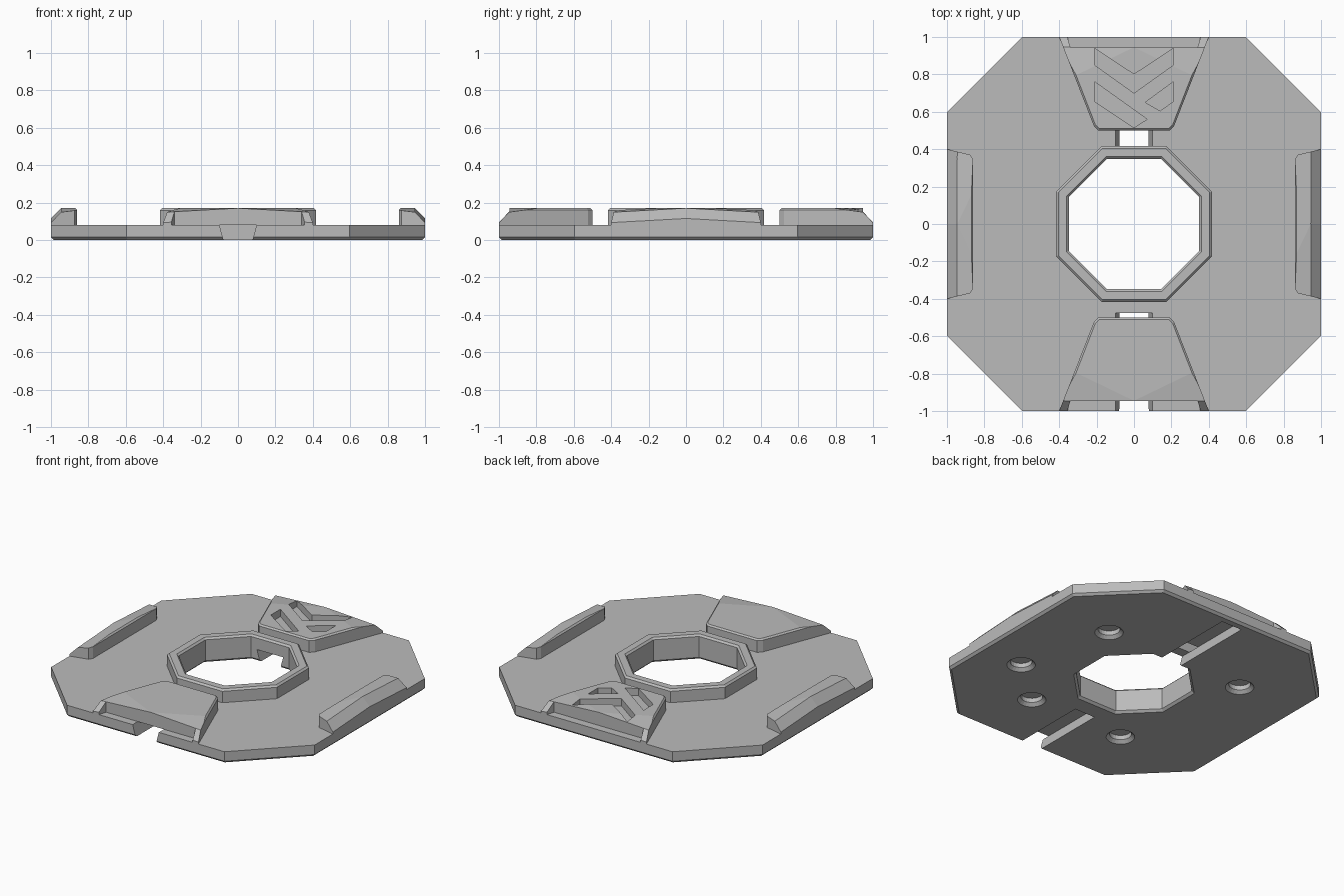
import bpy, bmesh, math
from mathutils import Matrix

if "Cube" in bpy.data.objects:
    bpy.data.objects.remove(bpy.data.objects["Cube"])

grey = bpy.data.materials.new("plain grey")
grey.diffuse_color = (0.5, 0.5, 0.5, 1)
grey.use_nodes = True
grey.node_tree.nodes["Principled BSDF"].inputs["Base Color"].default_value = grey.diffuse_color
T = math.tan(math.pi / 8)


def loft(bm, rings, closed=False):
    """Skin a list of point rings; cap the ends, or join last to first."""
    vs = [[bm.verts.new(p) for p in ring] for ring in rings]
    n = len(vs[0])
    pairs = list(zip(vs, vs[1:])) + ([(vs[-1], vs[0])] if closed else [])
    for a, b in pairs:
        for i in range(n):
            j = (i + 1) % n
            bm.faces.new((a[i], a[j], b[j], b[i]))
    if not closed:
        bm.faces.new(vs[0][::-1])
        bm.faces.new(vs[-1])


def prism(bm, outline, z0, z1):
    loft(bm, [[(x, y, z) for x, y in outline] for z in (z0, z1)])


def make(name, bm):
    bmesh.ops.recalc_face_normals(bm, faces=bm.faces[:])
    me = bpy.data.meshes.new(name)
    bm.to_mesh(me)
    bm.free()
    me.materials.append(grey)
    ob = bpy.data.objects.new(name, me)
    bpy.context.collection.objects.link(ob)
    return ob


def cut(ob, cutter):
    mod = ob.modifiers.new("cut", 'BOOLEAN')
    mod.operation = 'DIFFERENCE'
    mod.solver = 'EXACT'
    mod.object = cutter
    bpy.context.view_layer.objects.active = ob
    bpy.ops.object.modifier_apply(modifier=mod.name)
    bpy.data.objects.remove(cutter)


def octagon(a, z, c=None):
    """Octagon with flats at +-a and corners at +-c along each flat."""
    c = a * T if c is None else c
    return [(x, y, z) for x, y in ((a, -c), (a, c), (c, a), (-c, a),
                                   (-a, c), (-a, -c), (-c, -a), (c, -a))]


def mirrored(half):
    """Complete a symmetric outline from its right half."""
    return half + [(-x, y) for x, y in reversed(half) if x]


# Base plate: octagon with chamfered bottom and octagonal opening
bm = bmesh.new()
loft(bm, [octagon(0.985, 0, 0.597 - 0.015 * T), octagon(1, 0.015, 0.597),
          octagon(1, 0.08, 0.597), octagon(0.348, 0.08),
          octagon(0.348, 0.015), octagon(0.363, 0)], closed=True)
plate = make("base_plate", bm)

# Connector slots (dovetail section) and round sockets in the underside
bm = bmesh.new()
section = [(-0.075, -0.01), (0.075, -0.01), (0.102, 0.09), (-0.102, 0.09)]
for y0, y1 in ((0.3, 0.945), (-1.1, -0.475)):
    loft(bm, [[(x, y, z) for x, z in section] for y in (y0, y1)])
for cx, cy in ((0.53, 0.39), (-0.53, 0.39), (0.36, -0.56), (-0.36, -0.56), (0.69, -0.27)):
    loft(bm, [[(cx + r * math.cos(k * math.pi / 12), cy + r * math.sin(k * math.pi / 12), z)
               for k in range(24)]
              for r, z in ((0.1, -0.01), (0.068, 0.02), (0.068, 0.05))])
cut(plate, make("plate_cutter", bm))

# Raised collar around the opening
bm = bmesh.new()
loft(bm, [octagon(0.417, 0.08), octagon(0.417, 0.158), octagon(0.405, 0.17),
          octagon(0.36, 0.17), octagon(0.348, 0.158), octagon(0.348, 0.08)], closed=True)
make("collar", bm)


def raised_block(name, half, angle, cutters=()):
    """Block on the +y edge with a folded outer slope, then turned about z."""
    bm = bmesh.new()
    prism(bm, mirrored(half), 0.08, 0.17)
    top = [e for e in bm.edges if all(v.co.z > 0.16 for v in e.verts)]
    bmesh.ops.bevel(bm, geom=top, offset=0.01, segments=1, affect='EDGES')
    for a in (1.0, 0.114):
        for side in (-1, 1):
            bmesh.ops.bisect_plane(bm, geom=bm.verts[:] + bm.edges[:] + bm.faces[:],
                                   plane_co=(0, 0.945, 0.17),
                                   plane_no=(0.055 * side, a, 1), clear_outer=True)
            bmesh.ops.holes_fill(bm, edges=[e for e in bm.edges if e.is_boundary], sides=0)
    ob = make(name, bm)
    if cutters:
        bm = bmesh.new()
        for outline, z0 in cutters:
            prism(bm, outline, z0, 0.25)
        cut(ob, make("block_cutter", bm))
    ob.data.transform(Matrix.Rotation(angle, 4, 'Z'))


# Wedge pads front and back, with an edge recess; chevron grooves on the back
pad = [(0.19, 0.5), (0.215, 0.525), (0.4, 1.0)]
recess = (mirrored([(0.34, 0.945), (0.362, 1.02)]), 0.06)
chevrons = [
    [(-0.21, 0.938), (0, 0.80), (0.21, 0.938), (0.21, 0.85), (0, 0.70), (-0.21, 0.85)],
    [(-0.21, 0.76), (0.07, 0.56), (0, 0.515), (-0.21, 0.655)],
    [(0.06, 0.65), (0.14, 0.605), (0.21, 0.655), (0.21, 0.76)],
]
raised_block("back_pad", pad, 0, [recess] + [(c, 0.12) for c in chevrons])
raised_block("front_pad", pad, math.pi, [recess])

# Low rails on the left and right edges
rail = [(0.345, 0.86), (0.37, 0.875), (0.4, 1.0)]
raised_block("right_rail", rail, -math.pi / 2)
raised_block("left_rail", rail, math.pi / 2)
